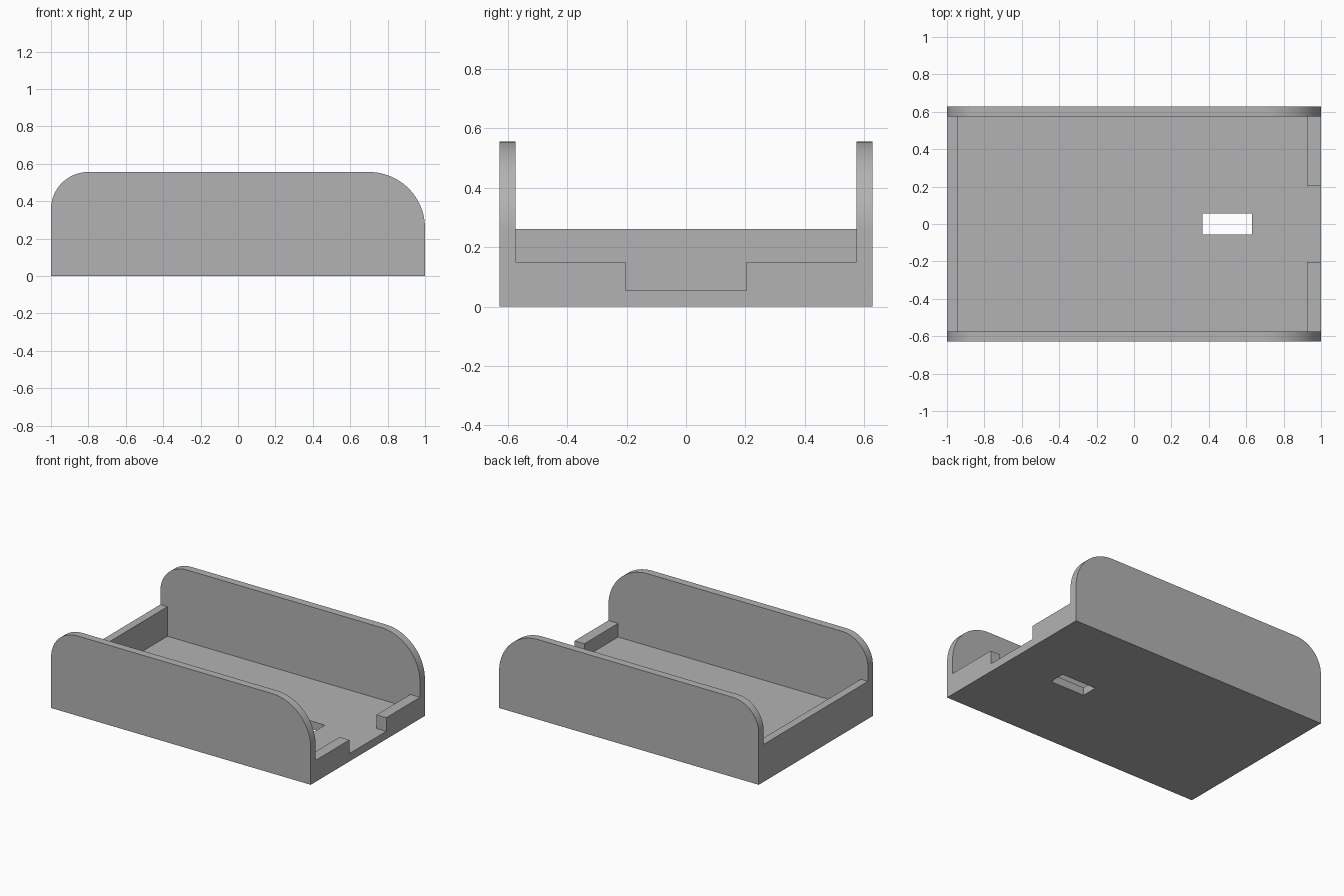
import bpy, bmesh
from math import sin, cos, pi
from mathutils import Matrix

default = bpy.data.objects.get("Cube")
if default:
    bpy.data.objects.remove(default, do_unlink=True)

HALF_W, INNER_W = 0.628, 0.574
HEIGHT, FLOOR = 0.556, 0.055
BACK_H, LIP_H = 0.261, 0.15

grey = bpy.data.materials.new("plain grey")
grey.use_nodes = True
colour = (0.45, 0.45, 0.45, 1)
grey.diffuse_color = colour
grey.node_tree.nodes["Principled BSDF"].inputs["Base Color"].default_value = colour


def add_object(name, bm):
    bmesh.ops.recalc_face_normals(bm, faces=bm.faces)
    mesh = bpy.data.meshes.new(name)
    bm.to_mesh(mesh)
    bm.free()
    mesh.materials.append(grey)
    obj = bpy.data.objects.new(name, mesh)
    bpy.context.collection.objects.link(obj)
    return obj


def box(name, x0, x1, half_y, z0, z1):
    bm = bmesh.new()
    place = Matrix.Translation(((x0 + x1) / 2, 0, (z0 + z1) / 2))
    size = Matrix.Diagonal((x1 - x0, 2 * half_y, z1 - z0, 1))
    bmesh.ops.create_cube(bm, size=1, matrix=place @ size)
    return add_object(name, bm)


def arc(cx, cz, r, start, end, steps=24):
    angles = [start + (end - start) * i / steps for i in range(steps + 1)]
    return [(cx + r * cos(a), cz + r * sin(a)) for a in angles]


# Solid body: side profile with two rounded top corners, extruded across
left_r, right_r = 0.2, 0.3
profile = [(-1, 0), (1, 0)]
profile += arc(1 - right_r, HEIGHT - right_r, right_r, 0, pi / 2)
profile += arc(left_r - 1, HEIGHT - left_r, left_r, pi / 2, pi)
bm = bmesh.new()
face = bm.faces.new([bm.verts.new((x, -HALF_W, z)) for x, z in profile])
side = bmesh.ops.extrude_face_region(bm, geom=[face])["geom"]
moved = [v for v in side if isinstance(v, bmesh.types.BMVert)]
bmesh.ops.translate(bm, verts=moved, vec=(0, 2 * HALF_W, 0))
tray = add_object("tray", bm)

# Hollow the inside, lower the end wall and lips, open the gap and the slot
cutters = [
    box("cavity_cutter", -0.945, 0.925, INNER_W, FLOOR, 1),
    box("end_wall_cutter", -1.2, -0.5, INNER_W, BACK_H, 1),
    box("lip_cutter", 0.5, 1.2, INNER_W, LIP_H, 1),
    box("gap_cutter", 0.5, 1.2, 0.203, FLOOR, 1),
    box("slot_cutter", 0.365, 0.63, 0.057, -0.2, 0.2),
]
bpy.ops.object.select_all(action="DESELECT")
bpy.context.view_layer.objects.active = tray
tray.select_set(True)
for cutter in cutters:
    mod = tray.modifiers.new(cutter.name, "BOOLEAN")
    mod.operation = "DIFFERENCE"
    mod.solver = "EXACT"
    mod.object = cutter
    bpy.ops.object.modifier_apply(modifier=mod.name)
for cutter in cutters:
    bpy.data.objects.remove(cutter, do_unlink=True)

bpy.ops.object.shade_smooth_by_angle(angle=pi / 6)
